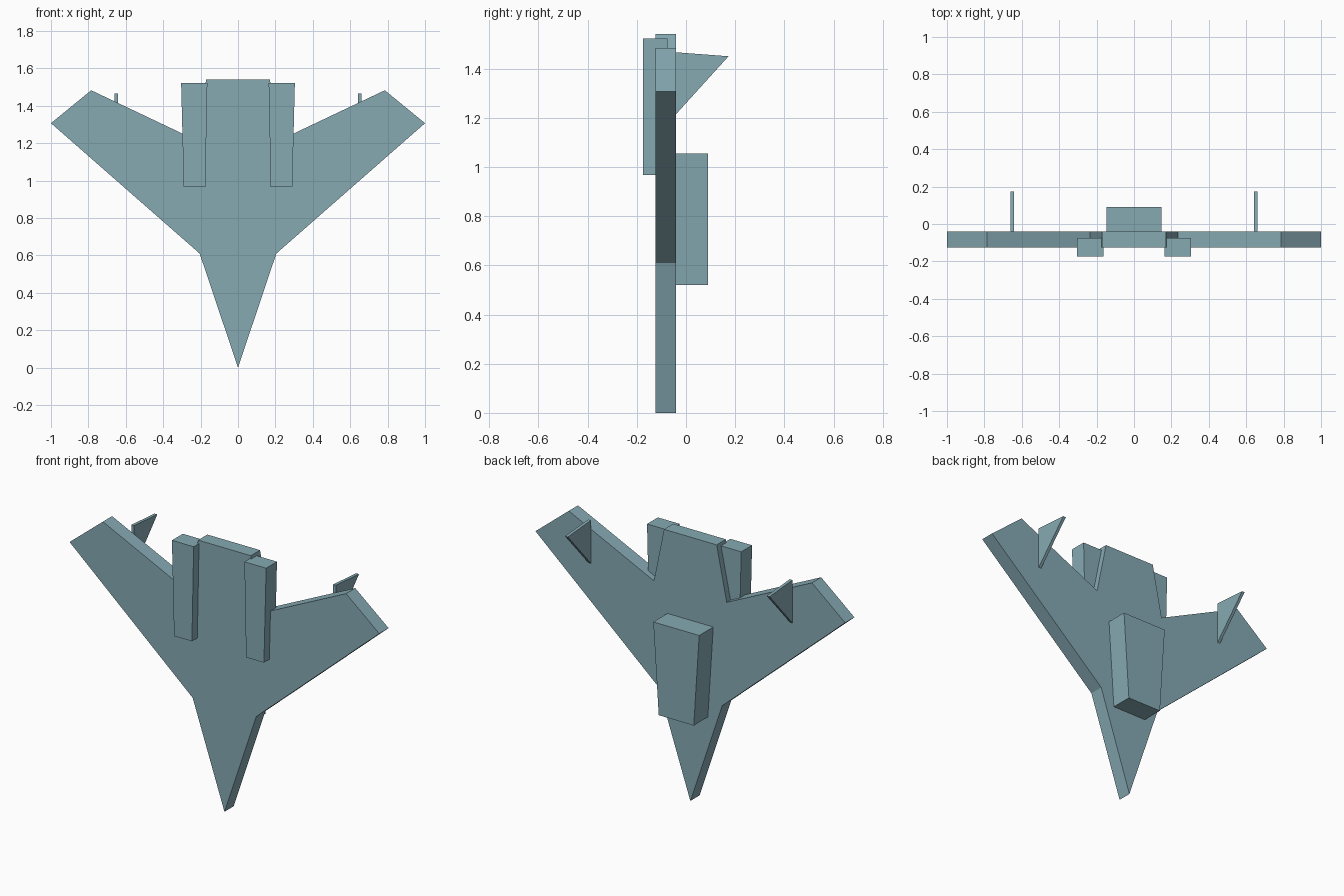
import bpy, bmesh
from mathutils import Vector

if "Cube" in bpy.data.objects:
    bpy.data.objects.remove(bpy.data.objects["Cube"])

paint = bpy.data.materials.new("grey_teal_paint")
paint.diffuse_color = (0.24, 0.40, 0.45, 1)
paint.use_nodes = True
paint.node_tree.nodes["Principled BSDF"].inputs["Base Color"].default_value = paint.diffuse_color


def prism(name, outline, offset):
    """Extrude a flat outline along an offset into a closed solid."""
    bm = bmesh.new()
    face = bm.faces.new([bm.verts.new(p) for p in outline])
    out = bmesh.ops.extrude_face_region(bm, geom=[face], use_keep_orig=True)
    moved = [g for g in out["geom"] if isinstance(g, bmesh.types.BMVert)]
    bmesh.ops.translate(bm, verts=moved, vec=Vector(offset))
    bmesh.ops.recalc_face_normals(bm, faces=bm.faces)
    mesh = bpy.data.meshes.new(name)
    bm.to_mesh(mesh)
    bm.free()
    mesh.materials.append(paint)
    obj = bpy.data.objects.new(name, mesh)
    bpy.context.collection.objects.link(obj)
    return obj


def plate(name, xz, y0, y1):
    """Outline drawn in the x-z plane, given thickness along y."""
    return prism(name, [(x, y0, z) for x, z in xz], (0, y1 - y0, 0))


# Fuselage and swept wings: half outline from nose to tail, mirrored
half = [(0.205, 0.61), (1.0, 1.307), (0.785, 1.483), (0.235, 1.222), (0.17, 1.54)]
outline = [(0, 0)] + half + [(-x, z) for x, z in reversed(half)]
plate("fuselage_and_wings", outline, -0.125, -0.04)

# Tapered cockpit block on the back
plate("cockpit", [(-0.113, 0.52), (0.113, 0.52), (0.148, 1.055), (-0.148, 1.055)], -0.04, 0.09)

for side, s in (("left", -1), ("right", 1)):
    # Tapered engine pod
    plate(side + "_engine",
          [(s * 0.175, 0.967), (s * 0.29, 0.967), (s * 0.304, 1.522), (s * 0.164, 1.522)],
          -0.175, -0.075)
    # Thin triangular tail fin
    prism(side + "_fin",
          [(s * 0.642, -0.04, 1.215), (s * 0.642, 0.173, 1.45), (s * 0.642, -0.04, 1.466)],
          (s * 0.018, 0, 0))
